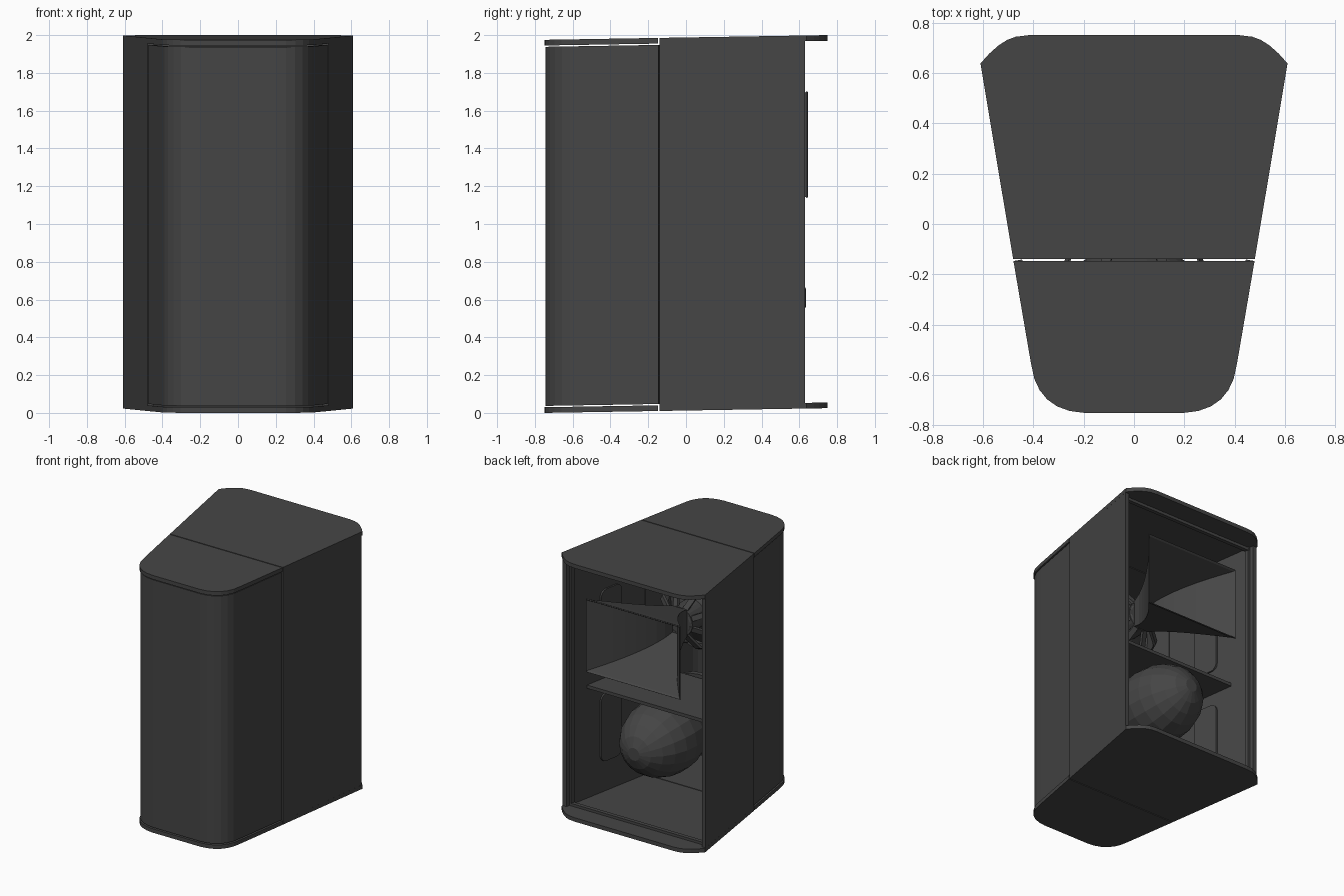
import bpy, bmesh, math
from mathutils import Vector

if "Cube" in bpy.data.objects:
    bpy.data.objects.remove(bpy.data.objects["Cube"])

dark = bpy.data.materials.new("dark_grey")
dark.diffuse_color = (0.06, 0.06, 0.06, 1)
dark.use_nodes = True
dark.node_tree.nodes["Principled BSDF"].inputs["Base Color"].default_value = dark.diffuse_color


def finish(name, bm):
    bmesh.ops.recalc_face_normals(bm, faces=bm.faces)
    me = bpy.data.meshes.new(name)
    bm.to_mesh(me)
    bm.free()
    me.materials.append(dark)
    ob = bpy.data.objects.new(name, me)
    bpy.context.collection.objects.link(ob)
    return ob


def lift(y):
    # the cabinet leans up slightly towards +y
    return 0.0167 * (y + 0.75)


def prism(name, loop, z0, z1):
    """Extrude a plan outline between two parallel sloping planes."""
    bm = bmesh.new()
    lo = [bm.verts.new((x, y, z0 + lift(y))) for x, y in loop]
    hi = [bm.verts.new((x, y, z1 + lift(y))) for x, y in loop]
    bm.faces.new(lo[::-1])
    bm.faces.new(hi)
    n = len(loop)
    for i in range(n):
        j = (i + 1) % n
        bm.faces.new((lo[i], lo[j], hi[j], hi[i]))
    return finish(name, bm)


def inset(path, d):
    """Offset an open path to its left by d."""
    out = []
    for i, p in enumerate(path):
        p = Vector(p)
        dirs = []
        if i:
            dirs.append((p - Vector(path[i - 1])).normalized())
        if i < len(path) - 1:
            dirs.append((Vector(path[i + 1]) - p).normalized())
        t = sum(dirs, Vector((0, 0))).normalized()
        q = p + Vector((-t.y, t.x)) * d / t.dot(dirs[0])
        out.append((q.x, q.y))
    return out


def mirror_x(pts):
    return [(-x, y) for x, y in pts]


def loft(name, rings, caps=(True, True), thick=0):
    """Skin a series of equal-length rings."""
    bm = bmesh.new()
    vs = [[bm.verts.new(p) for p in r] for r in rings]
    n = len(rings[0])
    for a, b in zip(vs, vs[1:]):
        for i in range(n):
            bm.faces.new((a[i], a[(i + 1) % n], b[(i + 1) % n], b[i]))
    if caps[0]:
        bm.faces.new(vs[0])
    if caps[1]:
        bm.faces.new(vs[-1])
    ob = finish(name, bm)
    if thick:
        m = ob.modifiers.new("thickness", 'SOLIDIFY')
        m.thickness, m.offset = thick, 0
    return ob


def circle(y, r, z, n=24):
    return [(r * math.cos(2 * math.pi * i / n), y, z + r * math.sin(2 * math.pi * i / n))
            for i in range(n)]


def box(name, lo, hi):
    return loft(name, [[(lo[0], y, lo[2]), (hi[0], y, lo[2]), (hi[0], y, hi[2]), (lo[0], y, hi[2])]
                       for y in (lo[1], hi[1])])


# Plan outline of the right half
front_half = [(0.2, -0.75), (0.255, -0.743), (0.305, -0.725), (0.345, -0.697),
              (0.375, -0.66), (0.396, -0.615), (0.41, -0.55), (0.479, -0.147)]
rear_half = [(0.48, -0.14), (0.61, 0.638), (0.575, 0.677), (0.54, 0.708),
             (0.505, 0.731), (0.47, 0.744), (0.42, 0.75)]
front_path = mirror_x(front_half)[::-1] + front_half
rear_loop = rear_half + mirror_x(rear_half)[::-1]

# Top and bottom plates, split across the middle
for label, z in (("bottom", 0.0), ("top", 1.945)):
    prism(label + "_plate_front", front_path, z, z + 0.03)
    prism(label + "_plate_rear", rear_loop, z, z + 0.03)

# Wrap-round closed shell at -y
outer = inset(front_path, 0.006)
prism("front_shell", outer + inset(front_path, 0.035)[::-1], 0.037, 1.938)

# Flat side walls, edge strips and inner recess panels
for s, side in ((1, "right"), (-1, "left")):
    wall = [(0.48, -0.14), (0.608, 0.63), (0.575, 0.63), (0.447, -0.14)]
    prism(side + "_wall", [(s * x, y) for x, y in wall], 0.025, 1.95)
    strip = [(0.571, 0.60), (0.566, 0.57), (0.550, 0.57), (0.555, 0.60)]
    prism(side + "_grille_strip", [(s * x, y) for x, y in strip], 0.03, 1.945)
    for level, zc in (("lower", 0.54), ("upper", 1.34)):
        ring = []
        for cy, cz, a0 in ((0.25, 0.21, 0), (0.15, 0.21, 90), (0.15, -0.21, 180), (0.25, -0.21, 270)):
            for k in range(5):
                a = math.radians(a0 + 22.5 * k)
                ring.append((cy + 0.05 * math.cos(a), zc + cz + 0.05 * math.sin(a)))
        skin = lambda d: [(s * (0.4703 + 0.1662 * y - d), y, z) for y, z in ring]
        loft(f"{side}_{level}_inner_panel", [skin(0), skin(0.012)])

# Ledges along the open side
for label, z in (("bottom", 0.05), ("top", 1.94)):
    box(label + "_grille_strip", (-0.56, 0.57, z), (0.56, 0.6, z + 0.022))

# Shelf between the two drivers
prism("divider_shelf", [(0.449, -0.13), (0.54, 0.43), (-0.54, 0.43), (-0.449, -0.13)], 0.875, 0.9)

# Horn with a curved flare and a thin rim
horn = []
for i in range(9):
    t = i / 8
    w, h, y = 0.06 + 0.33 * t ** 1.5, 0.1 + 0.17 * t, 0.08 + 0.55 * t
    horn.append([(-w, y, 1.42 - h), (w, y, 1.42 - h), (w, y, 1.42 + h), (-w, y, 1.42 + h)])
horn.append([(math.copysign(0.4, x), 0.643, 1.42 + math.copysign(0.28, z - 1.42)) for x, y, z in horn[-1]])
loft("horn", horn, (True, False), 0.01)


# Driver baskets: ring, spokes, hub and cone
def driver(name, z, hub_y):
    loft(name + "_ring", [circle(-0.2, 0.31, z), circle(-0.16, 0.31, z), circle(-0.16, 0.26, z),
                          circle(-0.2, 0.26, z), circle(-0.2, 0.31, z)], (False, False))
    loft(name + "_hub", [circle(hub_y - 0.16, 0.11, z), circle(hub_y, 0.11, z)])
    loft(name + "_cone", [circle(-0.19, 0.26, z), circle(hub_y - 0.16, 0.09, z)], (False, False), 0.01)
    for k in range(8):
        a = 2 * math.pi * (k + 0.5) / 8
        u = Vector((math.cos(a), 0, math.sin(a)))
        v = Vector((-u.z, 0, u.x)) * 0.02
        rings = []
        for r, y in ((0.29, -0.17), (0.24, -0.04), (0.09, hub_y - 0.02)):
            p = u * r + Vector((0, y, z))
            q = p + Vector((0, 0.025, 0))
            rings.append([p - v, p + v, q + v, q - v])
        loft(f"{name}_spoke_{k}", rings)


driver("upper_driver", 1.42, 0.08)
driver("lower_driver", 0.61, 0.05)

# Egg-shaped faceted plug in front of the lower driver
egg = []
for i in range(11):
    a = math.radians(10 + 16 * i)
    egg.append(circle(0.265 + 0.375 * math.cos(a), 0.28 * math.sin(a), 0.61, 18))
loft("egg_plug", egg)
